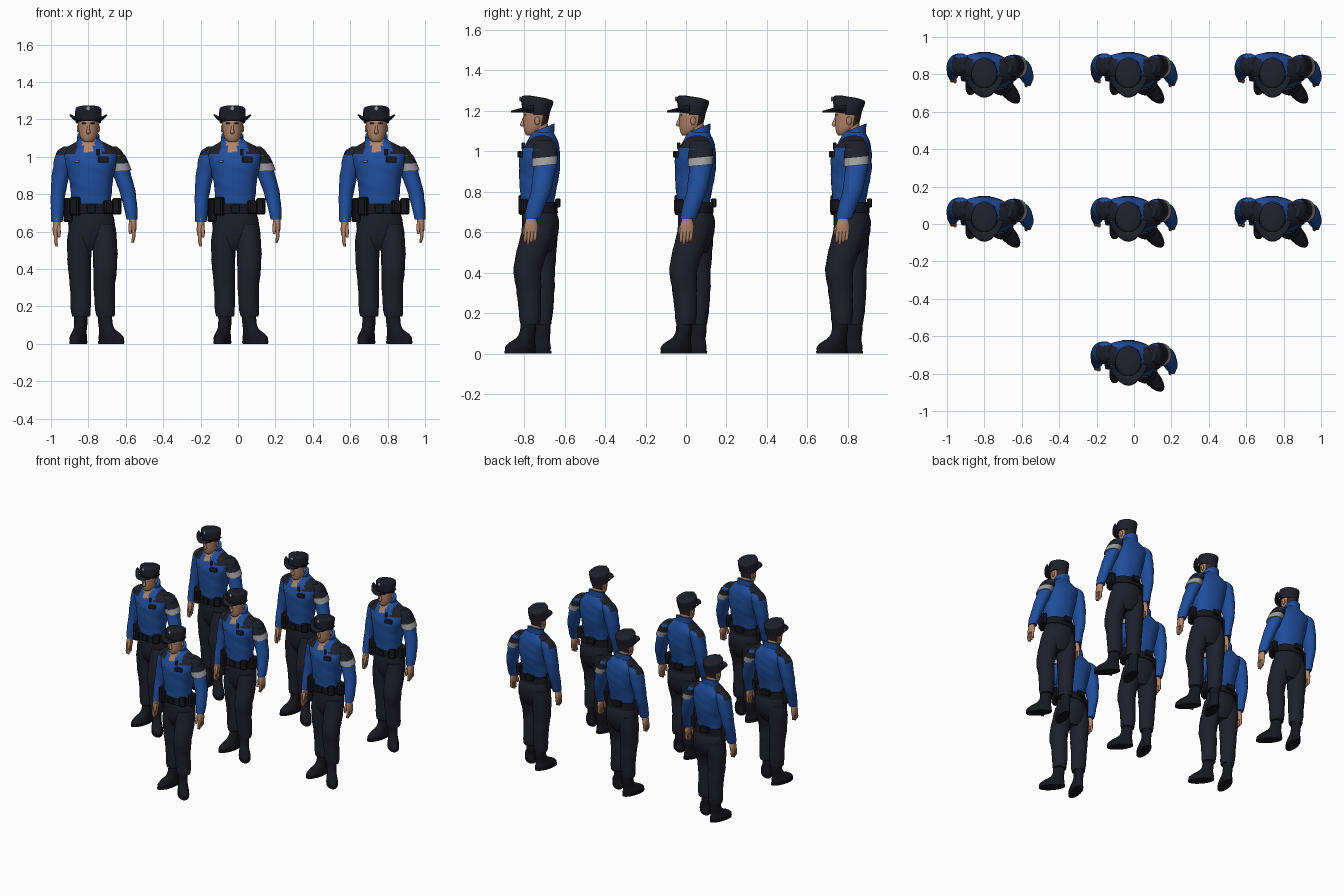
import bpy, bmesh, math
from mathutils import Matrix, Vector

cube = bpy.data.objects.get("Cube")
if cube:
    bpy.data.objects.remove(cube, do_unlink=True)

parts = []


def material(name, r, g, b):
    m = bpy.data.materials.new(name)
    m.use_nodes = True
    m.diffuse_color = (r, g, b, 1)
    bsdf = m.node_tree.nodes["Principled BSDF"]
    bsdf.inputs["Base Color"].default_value = (r, g, b, 1)
    bsdf.inputs["Roughness"].default_value = 0.8
    return m


navy = material("dark navy cloth", .014, .014, .024)
black = material("black leather", .008, .008, .013)
blue = material("blue shirt", .014, .075, .33)
skin = material("skin", .44, .23, .14)
grey = material("reflective grey", .34, .34, .34)
hair = material("dark hair", .03, .02, .017)


def finish(name, bm, mats, rule=None, smooth=True):
    """Turn a bmesh into an object, colouring faces by an optional rule."""
    bmesh.ops.recalc_face_normals(bm, faces=bm.faces)
    for f in bm.faces:
        f.smooth = smooth and len(f.verts) < 5
        if rule:
            f.material_index = rule(f.calc_center_median())
    me = bpy.data.meshes.new(name)
    bm.to_mesh(me)
    bm.free()
    for m in mats:
        me.materials.append(m)
    ob = bpy.data.objects.new(name, me)
    bpy.context.collection.objects.link(ob)
    parts.append(ob)
    return ob


def spline(rows, steps):
    """Smooth the list of cross-sections with a Catmull-Rom curve."""
    out = []
    for i in range(len(rows) - 1):
        a, b, c, d = (rows[max(0, min(len(rows) - 1, i + k))] for k in (-1, 0, 1, 2))
        for s in range(steps):
            t = s / steps
            out.append([q + .5 * t * (r - p + t * (2 * p - 5 * q + 4 * r - w + t * (3 * (q - r) + w - p)))
                        for p, q, r, w in zip(a, b, c, d)])
    return out + [list(rows[-1])]


def loft(name, rows, mats, rule=None, at=None, tilt=0, fold=0, power=1, steps=4, sides=24):
    """Skin elliptical rings given as (x, y, z, x radius, y radius)."""
    bm = bmesh.new()
    rings = []
    for x, y, z, rx, ry in spline(rows, steps):
        ring = []
        for k in range(sides):
            a = 2 * math.pi * k / sides
            c, s = math.cos(a), math.sin(a)
            w = 1 + fold * math.sin(z * 75 + 3 * a) * math.cos(2 * a + z * 20)
            dx = math.copysign(abs(c) ** power, c) * rx * w
            dy = math.copysign(abs(s) ** power, s) * ry * w
            ring.append(bm.verts.new((x + dx, y + dy, z + tilt * dy)))
        rings.append(ring)
    for lo, hi in zip(rings, rings[1:]):
        for k in range(sides):
            n = (k + 1) % sides
            bm.faces.new((lo[k], lo[n], hi[n], hi[k]))
    bm.faces.new(rings[0])
    bm.faces.new(rings[-1])
    if at:
        bm.transform(at)
    return finish(name, bm, mats, rule)


def box(name, centre, size, mat, turn=0):
    bm = bmesh.new()
    bmesh.ops.create_cube(bm, size=1)
    bm.transform(Matrix.Translation(centre) @ Matrix.Rotation(math.radians(turn), 4, 'Z')
                 @ Matrix.Diagonal((*size, 1)))
    bmesh.ops.bevel(bm, geom=bm.edges[:], offset=min(size) * .2, segments=1, affect='EDGES')
    return finish(name, bm, [mat], smooth=False)


def ball(name, centre, size, mat):
    bm = bmesh.new()
    bmesh.ops.create_uvsphere(bm, u_segments=12, v_segments=8, radius=1)
    bm.transform(Matrix.Translation(centre) @ Matrix.Diagonal((*size, 1)))
    return finish(name, bm, [mat])


turned = Matrix.Rotation(math.radians(-7), 4, 'Z')


# Shirt: dark shoulder straps and an open neck are picked out by position
def shirt_rule(c):
    if c.y < .03 and c.z > 1.0 and abs(c.x + .03) < (c.z - .99) * .4:
        return 2
    return 1 if c.z > 1.015 and abs(c.x + .02) > .07 and c.y < .115 else 0


loft("shirt", [(-.02, .035, .72, .108, .082), (-.02, .035, .78, .108, .085), (-.02, .042, .87, .116, .097),
               (-.022, .045, .96, .138, .1), (-.025, .052, 1.015, .148, .088), (-.028, .058, 1.05, .125, .074),
               (-.032, .06, 1.08, .072, .06), (-.034, .06, 1.1, .05, .05)],
     [blue, navy, skin], shirt_rule, turned, fold=.018, power=.9, steps=6, sides=40)
loft("collar", [(-.03, .058, 1.06, .068, .06), (-.03, .062, 1.085, .062, .058), (-.03, .064, 1.115, .059, .057)],
     [blue, skin], lambda c: int(c.y < .02 and abs(c.x + .03) < .022), tilt=.4)

# Trousers
loft("trouser_seat", [(-.012, .05, .5, .06, .05), (-.012, .05, .56, .112, .08), (-.012, .052, .64, .125, .092),
                      (-.015, .045, .7, .114, .086), (-.015, .04, .75, .108, .082)], [navy], fold=.01)
loft("right_trouser_leg", [(-.07, .055, .64, .062, .08), (-.078, .055, .54, .066, .078), (-.078, .055, .42, .062, .068),
                           (-.072, .06, .3, .056, .06), (-.07, .057, .18, .053, .053), (-.07, .057, .145, .047, .047)],
     [navy], fold=.03)
loft("left_trouser_leg", [(.05, .045, .64, .062, .08), (.058, .022, .54, .066, .08), (.06, -.012, .42, .064, .07),
                          (.055, -.006, .3, .057, .06), (.06, .0, .18, .053, .053), (.06, .0, .145, .047, .047)],
     [navy], fold=.03)

# Boots
for side, x, y, yaw in (("right", -.07, .06, -16), ("left", .06, -.01, 40)):
    place = Matrix.Translation((x, y, 0)) @ Matrix.Rotation(math.radians(yaw), 4, 'Z')
    loft(side + "_boot", [(0, -.05, .005, .037, .09), (0, -.05, .03, .041, .094), (0, -.038, .055, .037, .078),
                          (0, -.014, .08, .034, .052), (0, 0, .12, .035, .042), (0, 0, .2, .037, .042)],
         [black], at=place)
    loft(side + "_sole", [(0, -.05, 0, .041, .096), (0, -.05, .014, .042, .097)], [black], at=place, steps=1)

# Sleeves
right_arm = [(-.13, .085, 1.055, .03, .035), (-.15, .083, 1.03, .046, .055), (-.163, .082, .98, .05, .06),
             (-.178, .08, .9, .047, .056), (-.192, .07, .8, .039, .05), (-.197, .045, .7, .034, .042),
             (-.197, .035, .65, .03, .036)]
left_arm = [(.09, .07, 1.055, .03, .035), (.107, .072, 1.03, .042, .055), (.124, .074, .98, .05, .058),
            (.152, .07, .9, .048, .055), (.182, .052, .8, .042, .05), (.198, .022, .71, .034, .044),
            (.203, .01, .665, .029, .038)]


def sleeve_rule(c):
    return int(c.z > 1.01 and c.y < .12)


loft("right_sleeve", right_arm, [blue, navy], sleeve_rule, fold=.04)
loft("left_sleeve", left_arm, [blue, navy], sleeve_rule, fold=.04)
loft("dark_armband", [(.112, .073, 1.01, .053, .06), (.13, .073, .97, .055, .062)], [navy], tilt=.1)
loft("reflective_armband", [(.13, .073, .97, .055, .063), (.147, .071, .93, .054, .062)], [grey], tilt=.1)

# Hands: palm, four fingers and a thumb
for side, s, x, y, z in (("right", -1, -.199, .025, .645), ("left", 1, .206, .005, .665)):
    loft(side + "_palm", [(x, y, z + .025, .02, .024), (x, y, z, .02, .026), (x + s * .003, y, z - .035, .019, .034),
                          (x + s * .005, y - .002, z - .065, .014, .033)], [skin])
    for i in range(4):
        fy = y - .026 + i * .016
        tip = z - .125 + abs(i - 1) * .008
        loft(f"{side}_finger_{i + 1}", [(x + s * .005, fy, z - .055, .01, .009), (x + s * .006, fy - .003, z - .095, .009, .009),
                                        (x, fy - .006, tip, .006, .006)], [skin], steps=2, sides=8)
    loft(side + "_thumb", [(x - s * .008, y - .015, z - .01, .011, .013), (x - s * .012, y - .032, z - .05, .01, .011),
                           (x - s * .012, y - .036, z - .078, .006, .007)], [skin], steps=2, sides=8)

# Belt and its pouches
loft("belt", [(-.015, .043, .695, .122, .094), (-.015, .042, .75, .116, .092)], [black], steps=1, power=.9)
box("buckle", (-.015, -.05, .722), (.045, .016, .046), black)
box("holster", (-.138, .03, .715), (.042, .075, .13), black, 8)
box("left_pouch", (.122, .03, .735), (.045, .07, .09), black, -8)
box("front_right_pouch", (-.1, -.03, .735), (.055, .04, .1), black, -30)
box("front_left_pouch", (.075, -.035, .73), (.05, .035, .07), black, 25)
box("back_pouch", (-.03, .137, .745), (.07, .026, .045), black)

# Chest fittings
box("chest_radio", (.05, -.049, .985), (.055, .018, .032), navy, 14)
box("chest_tag", (-.09, -.04, .975), (.022, .009, .012), grey, -22)
box("radio_microphone", (.022, -.035, 1.025), (.016, .016, .035), navy, 10)

# Head
loft("neck", [(-.03, .055, 1.02, .04, .042), (-.03, .05, 1.08, .041, .044), (-.03, .04, 1.15, .042, .045)], [skin])
loft("head", [(-.03, .0, 1.078, .02, .018), (-.03, .008, 1.09, .034, .034), (-.03, .022, 1.115, .047, .054),
              (-.03, .028, 1.15, .053, .061), (-.03, .032, 1.19, .056, .064), (-.03, .035, 1.23, .045, .052)],
     [skin, hair], lambda c: int(c.z > 1.125 and (c.y > .055 or c.z > 1.175 and c.y > .01)))
loft("nose", [(-.03, -.036, 1.122, .006, .004), (-.03, -.037, 1.13, .012, .014), (-.03, -.034, 1.15, .007, .009),
              (-.03, -.028, 1.175, .006, .004)], [skin], steps=2, sides=10)
for side, s in (("right", -1), ("left", 1)):
    ball(side + "_ear", (-.03 + s * .055, .035, 1.15), (.007, .013, .021), skin)
    box(side + "_brow", (-.03 + s * .022, -.026, 1.179), (.024, .007, .006), hair, s * 16)

# Cap: crown, visor and badge
loft("cap_crown", [(-.03, .028, 1.183, .068, .066), (-.03, .03, 1.212, .071, .071), (-.03, .034, 1.245, .07, .079),
                   (-.03, .037, 1.262, .064, .073), (-.03, .037, 1.269, .03, .035)], [navy], tilt=-.16)
bm = bmesh.new()
rows = []
for r in range(4):
    row = []
    for k in range(17):
        a = math.radians(-86 + k * 172 / 16)
        reach = .066 + r * .004 + r * .014 * math.cos(a) ** 2
        wing = .028 * math.sin(a) ** 2 * r / 3
        row.append(bm.verts.new((-.03 + math.sin(a) * (.07 + r * .009), .025 - math.cos(a) * reach, 1.2 + wing)))
    rows.append(row)
for lo, hi in zip(rows, rows[1:]):
    for k in range(16):
        bm.faces.new((lo[k], lo[k + 1], hi[k + 1], hi[k]))
visor = finish("cap_visor", bm, [navy])
visor.modifiers.new("thickness", 'SOLIDIFY').thickness = .008
ball("cap_badge", (-.03, -.049, 1.258), (.011, .005, .013), grey)

# Squad: the same figure repeated in three rows
step = .77
for i, j in ((-1, 1), (0, 1), (1, 1), (-1, 0), (1, 0), (0, -1)):
    for ob in parts:
        twin = ob.copy()
        twin.location = Vector((i * step, j * step, 0))
        bpy.context.collection.objects.link(twin)
